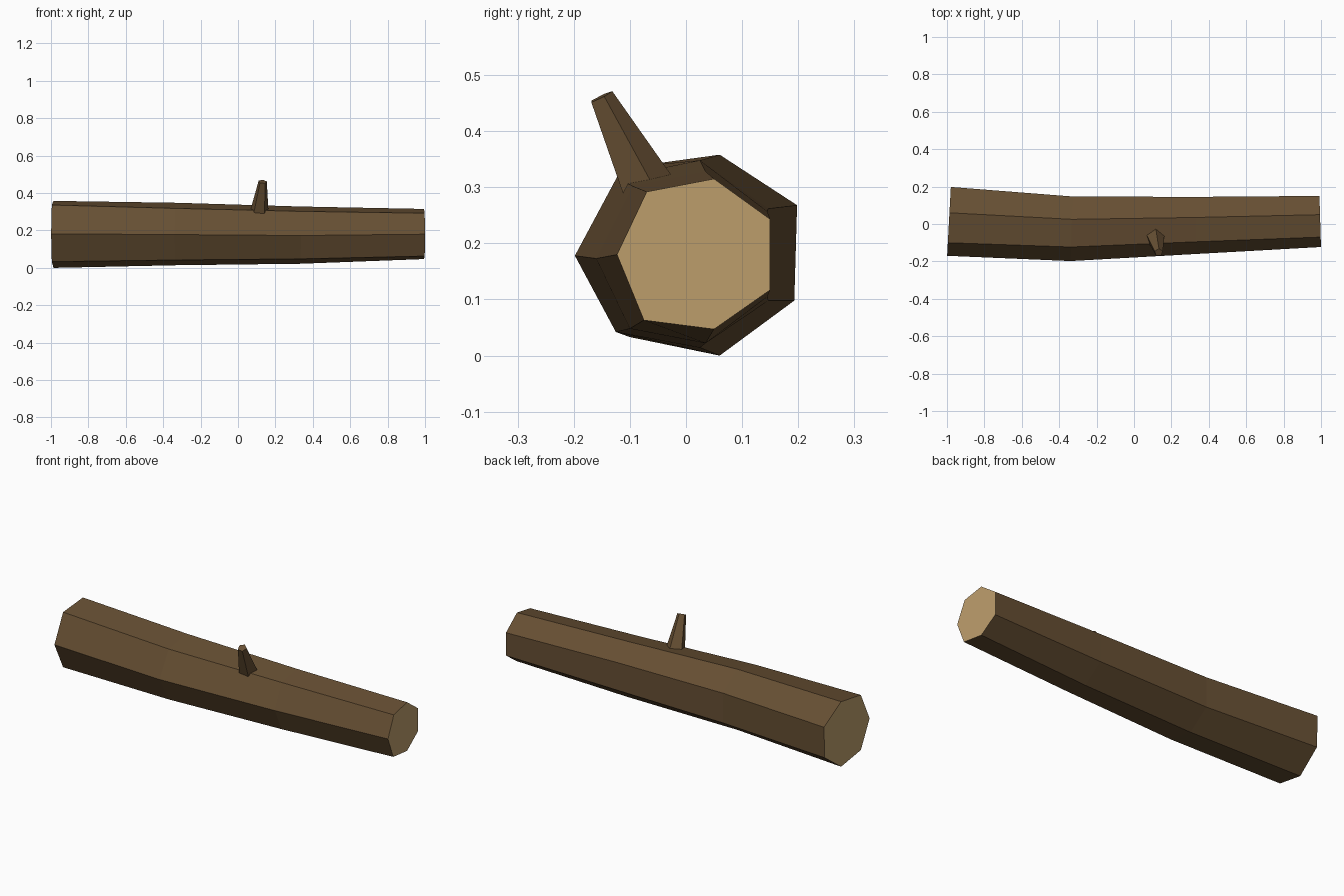
import bpy, bmesh, math
from mathutils import Vector

if "Cube" in bpy.data.objects:
    bpy.data.objects.remove(bpy.data.objects["Cube"])


def material(name, color):
    m = bpy.data.materials.new(name)
    m.diffuse_color = (*color, 1)
    m.use_nodes = True
    m.node_tree.nodes["Principled BSDF"].inputs["Base Color"].default_value = m.diffuse_color
    return m


bark = material("bark brown", (0.133, 0.078, 0.033))
wood = material("cut wood tan", (0.51, 0.34, 0.15))


def loft(name, rings, end_material):
    """Skin a row of equal rings and close both ends."""
    bm = bmesh.new()
    loops = [[bm.verts.new(p) for p in ring] for ring in rings]
    n = len(loops[0])
    for a, b in zip(loops, loops[1:]):
        for i in range(n):
            j = (i + 1) % n
            bm.faces.new((a[i], a[j], b[j], b[i]))
    for loop in (loops[0], loops[-1]):
        bm.faces.new(loop).material_index = end_material
    bmesh.ops.recalc_face_normals(bm, faces=bm.faces[:])
    mesh = bpy.data.meshes.new(name)
    bm.to_mesh(mesh)
    bm.free()
    mesh.materials.append(bark)
    mesh.materials.append(wood)
    obj = bpy.data.objects.new(name, mesh)
    bpy.context.collection.objects.link(obj)
    return obj


# Log: four uneven seven-sided sections (x, lean of the section, (y, z) points)
sections = [
    (-0.99, 0.054, [(0.06, 0.358), (0.198, 0.268), (0.193, 0.098), (0.06, 0.0),
                    (-0.10, 0.033), (-0.17, 0.182), (-0.10, 0.336)]),
    (-0.333, 0.03, [(0.025, 0.348), (0.147, 0.262), (0.147, 0.098), (0.025, 0.014),
                    (-0.125, 0.042), (-0.198, 0.178), (-0.123, 0.318)]),
    (0.333, -0.02, [(0.035, 0.328), (0.145, 0.257), (0.145, 0.105), (0.035, 0.022),
                    (-0.10, 0.048), (-0.16, 0.173), (-0.095, 0.302)]),
    (0.996, -0.03, [(0.05, 0.315), (0.15, 0.243), (0.15, 0.117), (0.05, 0.047),
                    (-0.075, 0.063), (-0.123, 0.18), (-0.07, 0.292)]),
]
loft("log", [[Vector((x + lean * y, y, z)) for y, z in pts]
             for x, lean, pts in sections], 1)

# Broken branch: tapered five-sided stub leaning forward out of the log
base, tip = Vector((0.112, -0.062, 0.28)), Vector((0.132, -0.152, 0.461))
axis = (tip - base).normalized()
back = (Vector((0, 1, 0)) - axis * axis.y).normalized()
side = back.cross(axis)


def stub_ring(center, radius):
    return [center + radius * (math.cos(a) * back + math.sin(a) * side)
            for a in (math.tau * k / 5 for k in range(5))]


loft("branch_stub", [stub_ring(base, 0.054), stub_ring(tip, 0.023)], 0)
